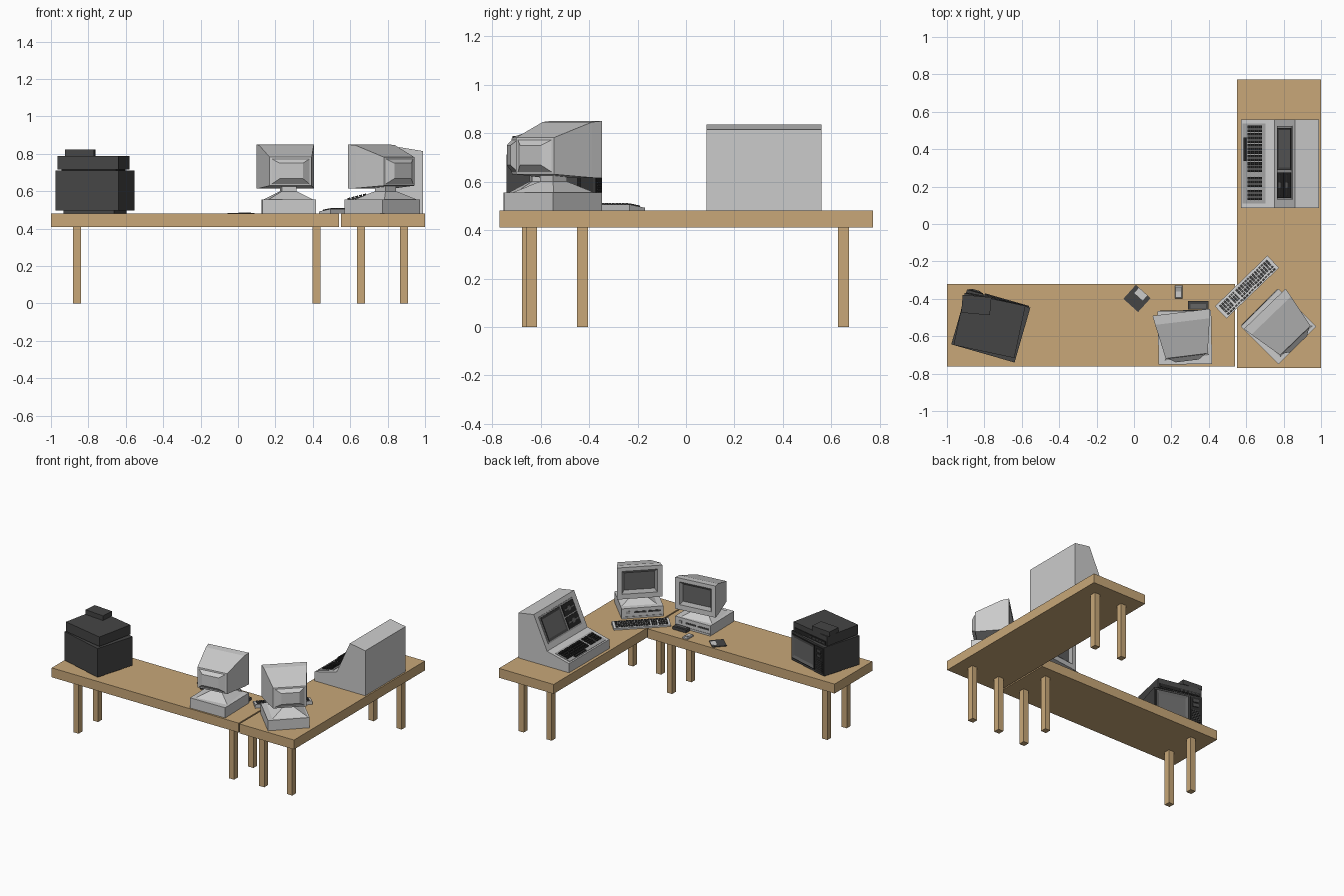
import bpy, bmesh, math
from mathutils import Matrix, Vector

if "Cube" in bpy.data.objects:
    bpy.data.objects.remove(bpy.data.objects["Cube"])


def mat(name, r, g, b):
    m = bpy.data.materials.new(name)
    m.diffuse_color = (r, g, b, 1)
    m.use_nodes = True
    m.node_tree.nodes["Principled BSDF"].inputs["Base Color"].default_value = m.diffuse_color
    return m


WOOD = mat("wood", 0.58, 0.39, 0.19)
LIGHT = mat("light_grey", 0.60, 0.60, 0.60)
MID = mat("mid_grey", 0.36, 0.36, 0.36)
SCREEN = mat("screen_grey", 0.13, 0.13, 0.13)
DARK = mat("charcoal", 0.06, 0.06, 0.06)
BLACK = mat("black", 0.02, 0.02, 0.02)


def finish(name, bm, mats, M):
    bmesh.ops.recalc_face_normals(bm, faces=bm.faces)
    me = bpy.data.meshes.new(name)
    bm.to_mesh(me)
    bm.free()
    for m in mats:
        me.materials.append(m)
    ob = bpy.data.objects.new(name, me)
    ob.matrix_world = M
    bpy.context.collection.objects.link(ob)
    return ob


def place(x, y, z=0.0, deg=0.0):
    return Matrix.Translation((x, y, z)) @ Matrix.Rotation(math.radians(deg), 4, 'Z')


def boxes(name, items, m, M=Matrix()):
    """items: (centre, size) pairs merged in one object"""
    bm = bmesh.new()
    for c, s in items:
        bmesh.ops.create_cube(bm, size=1, matrix=Matrix.Translation(c) @ Matrix.Diagonal((*s, 1)))
    return finish(name, bm, [m], M)


def span(name, x0, x1, y0, y1, z0, z1, m, M=Matrix()):
    return boxes(name, [(((x0 + x1) / 2, (y0 + y1) / 2, (z0 + z1) / 2),
                         (x1 - x0, y1 - y0, z1 - z0))], m, M)


def loft(name, rings, mats, M=Matrix(), pick=lambda i: 0):
    """bridge rings of points; pick(i) colours strip i, pick(-1) the first cap"""
    bm = bmesh.new()
    vs = [[bm.verts.new(p) for p in r] for r in rings]
    n = len(rings[0])
    bm.faces.new(vs[0]).material_index = pick(-1)
    bm.faces.new(vs[-1])
    for i in range(len(vs) - 1):
        for k in range(n):
            f = bm.faces.new((vs[i][k], vs[i][(k + 1) % n], vs[i + 1][(k + 1) % n], vs[i + 1][k]))
            f.material_index = pick(i)
    return finish(name, bm, mats, M)


def upright(hw, y, z0, z1):
    return [(-hw, y, z0), (hw, y, z0), (hw, y, z1), (-hw, y, z1)]


def flat(hw, hd, z, y=0):
    return [(-hw, y - hd, z), (hw, y - hd, z), (hw, y + hd, z), (-hw, y + hd, z)]


def key_grid(x0, x1, y0, y1, nx, ny, h, gap=0.25):
    dx, dy = (x1 - x0) / nx, (y1 - y0) / ny
    return [((x0 + dx * (i + .5), y0 + dy * (j + .5), h / 2), (dx * (1 - gap), dy * (1 - gap), h))
            for i in range(nx) for j in range(ny)]


def slope(origin, u, v):
    """frame with x along u, y along v, z outwards"""
    u, v = Vector(u).normalized(), Vector(v).normalized()
    n = u.cross(v)
    return Matrix.Translation(origin) @ Matrix((u, v, n)).transposed().to_4x4()


T = 0.48  # table top height

# tables
span("left_table_top", -1, 0.54, -0.763, -0.32, 0.41, T, WOOD)
span("right_table_top", 0.55, 1, -0.77, 0.772, 0.41, T, WOOD)
for name, xs, ys in (("left_table_legs", (-0.86, 0.42), (-0.655, -0.427)),
                     ("right_table_legs", (0.657, 0.887), (-0.637, 0.65))):
    boxes(name, [((x, y, 0.205), (0.043, 0.045, 0.41)) for x in xs for y in ys], WOOD)


# desktop computers: case, swivel stand and tapered monitor, screen towards local +y
def computer(tag, base, monitor):
    span(tag + "_case", -0.143, 0.143, -0.143, 0.143, T, 0.556, LIGHT, base)
    boxes(tag + "_drive_slots", [((x, 0.144, 0.525), (0.085, 0.004, 0.012)) for x in (-0.085, 0.015)],
          DARK, base)
    boxes(tag + "_case_buttons", [((0.1, 0.144, 0.525), (0.025, 0.004, 0.02)),
                                  ((0, 0.144, 0.493), (0.27, 0.003, 0.005))], MID, base)
    loft(tag + "_stand", [flat(0.12, 0.115, 0.556, -0.13), flat(0.055, 0.055, 0.592, -0.13),
                          flat(0.04, 0.04, 0.6, -0.13), flat(0.04, 0.04, 0.635, -0.13)],
         [LIGHT], monitor)
    loft(tag + "_monitor", [upright(0.105, -0.022, 0.672, 0.8), upright(0.122, 0, 0.652, 0.822),
                            upright(0.155, 0, 0.615, 0.85), upright(0.147, -0.05, 0.616, 0.846),
                            upright(0.113, -0.235, 0.63, 0.782), upright(0.1, -0.237, 0.64, 0.772),
                            upright(0.062, -0.262, 0.668, 0.75)],
         [LIGHT, SCREEN, MID], monitor, lambda i: {-1: 1, 0: 2}.get(i, 0))


computer("left_computer", place(0.272, -0.607, 0, 1), place(0.253, -0.472, 0, 7))
computer("corner_computer", place(0.772, -0.548, 0, 45), place(0.699, -0.4535, 0, 44))

# loose keyboard: wedge body with three groups of keys
K = place(0.604, -0.337, T, 44)
loft("keyboard_body", [[(x, -0.045, 0), (x, 0.045, 0), (x, 0.045, 0.012), (x, -0.045, 0.026)]
                       for x in (-0.195, 0.195)], [LIGHT], K)
KS = K @ slope((0, 0, 0.019), (1, 0, 0), (0, 0.09, -0.014))
boxes("keyboard_keys", key_grid(-0.06, 0.18, -0.022, 0.034, 14, 4, 0.007)
      + key_grid(-0.18, -0.115, -0.022, 0.034, 4, 4, 0.007)
      + key_grid(-0.108, -0.067, -0.022, 0.034, 3, 4, 0.007)
      + key_grid(-0.18, 0.18, -0.039, -0.027, 18, 1, 0.006), DARK, KS)

# loose items: disk with label, mouse, small dark box
D = place(0.016, -0.398, T, 48)
span("floppy_disk", -0.05, 0.05, -0.053, 0.053, 0, 0.005, DARK, D)
span("disk_label", -0.03, 0.03, -0.048, -0.012, 0.005, 0.007, LIGHT, D @ place(0, 0, 0, 90))
M = place(0.238, -0.364, T)
loft("mouse_body", [flat(0.02, 0.034, 0), flat(0.02, 0.034, 0.01), flat(0.015, 0.028, 0.016)], [LIGHT], M)
span("mouse_buttons", -0.014, 0.014, 0.004, 0.026, 0.016, 0.018, MID, M)
span("small_box", 0.288, 0.398, -0.457, -0.412, T, 0.502, DARK)
span("small_box_inset", 0.302, 0.384, -0.452, -0.428, 0.502, 0.505, SCREEN)

# television on a plinth, screen towards local +y
V = place(-0.765, -0.543, 0, -16)
span("television_plinth", -0.14, 0.14, -0.12, 0.12, T, 0.498, DARK, V)
span("television_body", -0.176, 0.176, -0.155, 0.15, 0.497, 0.711, DARK, V)
loft("television_screen", [upright(0.098, 0.151, 0.54, 0.672), upright(0.115, 0.157, 0.522, 0.69),
                           upright(0.122, 0.157, 0.515, 0.697), upright(0.122, 0.148, 0.515, 0.697)],
     [BLACK, SCREEN], V @ place(0.045, 0), lambda i: 1 if i < 1 else 0)
span("television_control_panel", -0.168, -0.088, 0.149, 0.155, 0.51, 0.7, BLACK, V)
boxes("television_knobs", [((-0.128, 0.157, z), (0.045, 0.008, 0.022)) for z in (0.67, 0.635)]
      + [((-0.128, 0.156, 0.53 + 0.013 * i), (0.06, 0.005, 0.006)) for i in range(6)], DARK, V)

# video recorder on the television and small box on top
R = place(-0.773, -0.545, 0, -12)
span("recorder_feet", -0.15, 0.15, -0.12, 0.12, 0.709, 0.72, BLACK, R)
span("recorder_body", -0.166, 0.166, -0.14, 0.145, 0.717, 0.788, DARK, R)
span("recorder_front_panel", -0.155, 0.155, 0.144, 0.149, 0.724, 0.75, BLACK, R)
boxes("recorder_buttons", [((-0.13 + 0.03 * i, 0.148, 0.737), (0.02, 0.008, 0.012)) for i in range(5)],
      DARK, R)
span("top_cassette_box", -0.077, 0.077, -0.048, 0.048, 0.788, 0.823, DARK, place(-0.843, -0.433, 0, -5))

# all-in-one terminal facing -x, profile extruded along y
profile = [(0.572, T), (0.989, T), (0.989, 0.815), (0.862, 0.836), (0.752, 0.592), (0.722, 0.585),
           (0.572, 0.548)]
Y0, Y1 = 0.085, 0.56
loft("terminal_body", [[(x, y, z) for x, z in profile] for y in (Y0, Y1)], [LIGHT])

# terminal keyboard: recessed-looking tray and key blocks; local x runs to -y, local y up the slope
S = slope((0.572, Y1, 0.548), (0, -1, 0), (0.15, 0, 0.037))
span("terminal_key_tray", 0.022, 0.45, 0.01, 0.135, 0, 0.003, MID, S)
boxes("terminal_keys", key_grid(0.032, 0.285, 0.035, 0.12, 13, 4, 0.012)
      + key_grid(0.09, 0.23, 0.015, 0.032, 1, 1, 0.012, 0.1)
      + key_grid(0.305, 0.365, 0.035, 0.12, 3, 4, 0.012)
      + key_grid(0.375, 0.435, 0.035, 0.12, 3, 4, 0.012), BLACK, S)

# terminal display face: screen on the left, disk drives on the right
F = slope((0.752, Y1, 0.592), (0, -1, 0), (0.11, 0, 0.244))
span("terminal_face_panel", 0.035, 0.43, 0.04, 0.235, 0, 0.004, MID, F)
loft("terminal_screen", [flat(0.1, 0.07, 0.005), flat(0.112, 0.088, 0.008), flat(0.112, 0.088, 0.003)],
     [DARK, SCREEN], F @ place(0.158, 0.138), lambda i: 1 if i < 0 else 0)
boxes("terminal_drives", [((0.353, y, 0.005), (0.135, 0.082, 0.008)) for y in (0.093, 0.183)], BLACK, F)
boxes("terminal_drive_slots", [((0.353, y, 0.008), (0.11, 0.01, 0.008)) for y in (0.093, 0.183)]
      + [((0.353, y, 0.008), (0.03, 0.03, 0.007)) for y in (0.093, 0.183)], SCREEN, F)
